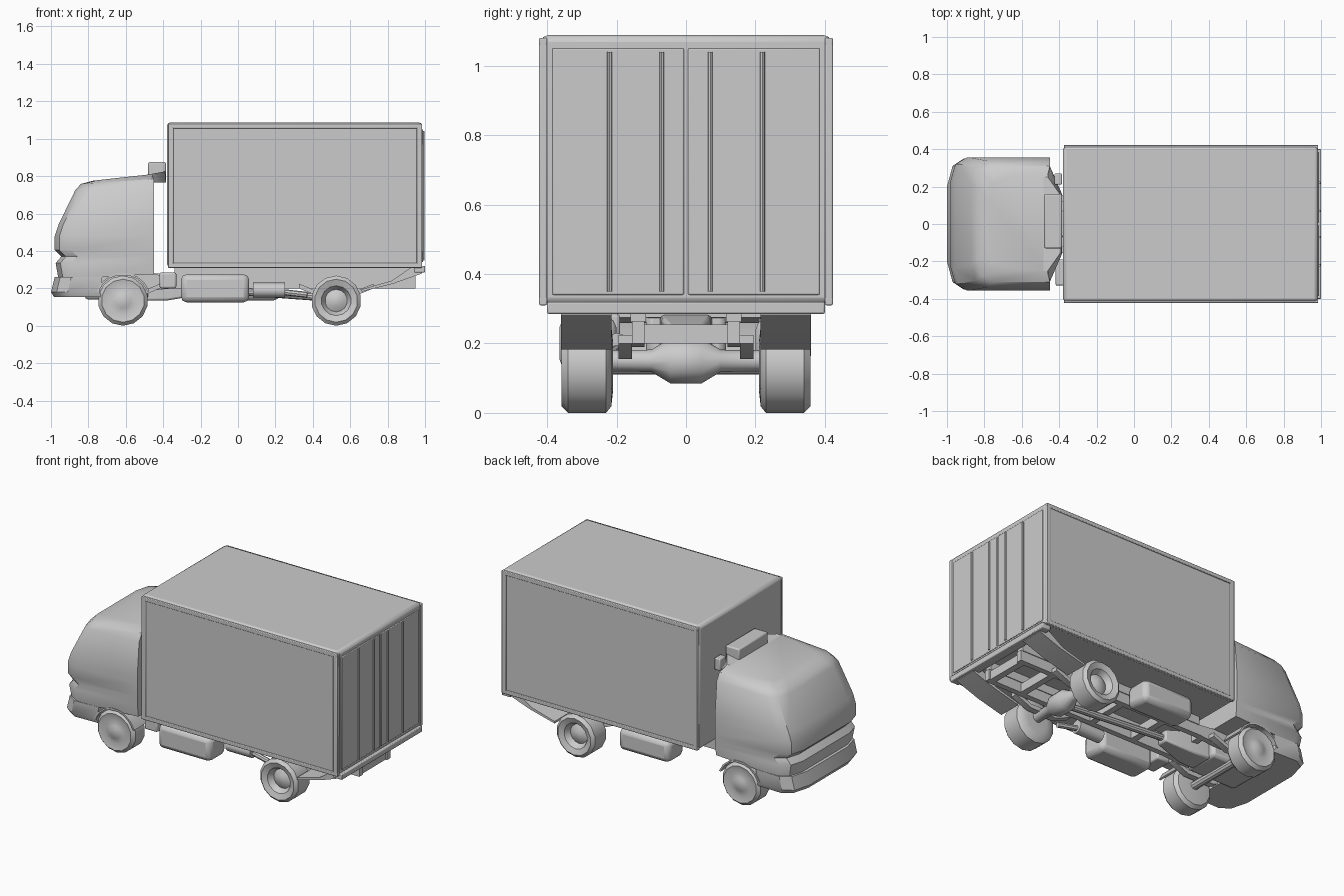
import bpy, bmesh, math
from mathutils import Matrix, Vector

if "Cube" in bpy.data.objects:
    bpy.data.objects.remove(bpy.data.objects["Cube"])


def finish(bm, name, bevel=0.0, segs=2):
    bmesh.ops.recalc_face_normals(bm, faces=bm.faces)
    me = bpy.data.meshes.new(name)
    bm.to_mesh(me)
    bm.free()
    ob = bpy.data.objects.new(name, me)
    bpy.context.collection.objects.link(ob)
    if bevel:
        m = ob.modifiers.new("bevel", 'BEVEL')
        m.width, m.segments, m.limit_method = bevel, segs, 'ANGLE'
    return ob


def box(name, x, y, z, bevel=0.0):
    """Block from (min, max) pairs."""
    bm = bmesh.new()
    bmesh.ops.create_cube(bm, size=1)
    for v in bm.verts:
        v.co = Vector([(a + b) / 2 + c * (b - a) for (a, b), c in zip((x, y, z), v.co)])
    return finish(bm, name, bevel)


def loft(name, rings, bevel=0.0):
    """Skin a list of equal-length closed rings and cap both ends."""
    bm = bmesh.new()
    vs = [[bm.verts.new(p) for p in r] for r in rings]
    n = len(vs[0])
    for a, b in zip(vs, vs[1:]):
        for i in range(n):
            j = (i + 1) % n
            bm.faces.new((a[i], a[j], b[j], b[i]))
    bm.faces.new(vs[0])
    bm.faces.new(vs[-1])
    return finish(bm, name, bevel)


def prism(name, profile, y0, y1, bevel=0.0):
    """Extrude an (x, z) profile along y."""
    return loft(name, [[(x, y, z) for x, z in profile] for y in (y0, y1)], bevel)


def lathe_y(name, cx, cz, profile, sides=14):
    """Revolve (y, radius) steps about an axis along y."""
    ang = [2 * math.pi * i / sides - math.pi / 2 for i in range(sides)]
    return loft(name, [[(cx + r * math.cos(a), y, cz + r * math.sin(a)) for a in ang]
                       for y, r in profile])


def tube(name, p, q, r, sides=10):
    p, q = Vector(p), Vector(q)
    d = q - p
    bm = bmesh.new()
    mat = Matrix.Translation((p + q) / 2) @ d.to_track_quat('Z', 'Y').to_matrix().to_4x4()
    bmesh.ops.create_cone(bm, cap_ends=True, segments=sides, radius1=r, radius2=r,
                          depth=d.length, matrix=mat)
    return finish(bm, name)


# Cab shell: plan rings with rounded nose, front and back heights differ at the roof
def cab_ring(xf, zf, zb, hy, xb=-0.45):
    half = [(xb, hy), (xf + 0.09, hy), (xf + 0.03, hy - 0.035), (xf + 0.005, hy - 0.12)]
    plan = half + [(x, -y) for x, y in reversed(half)]
    return [(x, y, zf + (zb - zf) * (x - xf) / (xb - xf)) for x, y in plan]


loft("cab", [cab_ring(-0.965, 0.25, 0.275, 0.345),
             cab_ring(-0.98, 0.335, 0.335, 0.352),
             cab_ring(-0.95, 0.37, 0.37, 0.352),
             cab_ring(-0.985, 0.405, 0.405, 0.355),
             cab_ring(-0.985, 0.48, 0.48, 0.355),
             cab_ring(-0.965, 0.54, 0.54, 0.355),
             cab_ring(-0.875, 0.725, 0.74, 0.338),
             cab_ring(-0.845, 0.758, 0.785, 0.31),
             cab_ring(-0.78, 0.775, 0.81, 0.25, -0.465)])

# Rear roof fairing and intake
roof = [(-0.50, 0.31, 0.765), (-0.45, 0.31, 0.765), (-0.385, 0.16, 0.765)]
top = [(-0.50, 0.25, 0.805), (-0.46, 0.25, 0.812), (-0.39, 0.15, 0.825)]
loft("roof_fairing", [h + [(x, -y, z) for x, y, z in reversed(h)] for h in (roof, top)])
box("roof_vent", (-0.48, -0.385), (-0.13, 0.16), (0.80, 0.875), 0.008)
box("side_intake", (-0.425, -0.385), (0.21, 0.27), (0.765, 0.84), 0.006)

# Bumper wrapping around the nose
bump = [(-0.74, 0.345), (-0.91, 0.35), (-0.97, 0.31), (-1.0, 0.2)]
plan = bump + [(x, -y) for x, y in reversed(bump)]
loft("bumper", [[(x * 0.985, y * 0.97, 0.155) for x, y in plan],
                [(x, y, 0.18) for x, y in plan],
                [(x * 0.98, y, 0.26) for x, y in plan]])

# Cargo box with edge rails
box("cargo_box", (-0.38, 0.985), (-0.417, 0.417), (0.312, 1.088), 0.02)
for s in (-1, 1):
    for z in (0.31, 1.055):
        box("cargo_side_rail", (-0.375, 0.985), sorted((s * 0.40, s * 0.423)), (z, z + 0.025), 0.004)
    for x in (-0.375, 0.955):
        box("cargo_corner_post", (x, x + 0.03), sorted((s * 0.40, s * 0.423)), (0.32, 1.07), 0.004)
    # Rear doors and lock rods
    box("rear_door", (0.97, 0.99), sorted((s * 0.006, s * 0.385)), (0.34, 1.05), 0.004)
    for y in (0.07, 0.22):
        tube("lock_rod", (0.991, s * y, 0.35), (0.991, s * y, 1.04), 0.007, 8)
box("rear_sill", (0.94, 1.0), (-0.40, 0.40), (0.285, 0.32), 0.005)

# Wheels: front singles with raised hubs, rear duals with dished hubs
for s in (-1, 1):
    lathe_y("front_wheel", -0.615, 0.134,
            [(s * 0.21, 0.07), (s * 0.215, 0.115), (s * 0.235, 0.134), (s * 0.325, 0.134),
             (s * 0.345, 0.115), (s * 0.335, 0.075), (s * 0.345, 0.04), (s * 0.352, 0.02)])
    lathe_y("rear_wheel", 0.525, 0.134,
            [(s * 0.21, 0.07), (s * 0.215, 0.115), (s * 0.23, 0.134), (s * 0.34, 0.134),
             (s * 0.358, 0.115), (s * 0.345, 0.08), (s * 0.31, 0.06), (s * 0.33, 0.025)])
    # Wheel arch liner and rear mudguard
    arch = [(-0.615 + 0.15 * math.cos(a), 0.134 + 0.15 * math.sin(a))
            for a in [math.radians(d) for d in range(20, 161, 20)]]
    inner = [(-0.615 + (x + 0.615) * 0.93, 0.134 + (z - 0.134) * 0.93) for x, z in reversed(arch)]
    prism("wheel_arch", arch + inner, s * 0.21, s * 0.35)
    prism("rear_mudguard", [(0.985, 0.315), (0.985, 0.28), (0.83, 0.225), (0.66, 0.182),
                            (0.66, 0.195), (0.82, 0.24), (0.93, 0.315)], s * 0.215, s * 0.36)
    # Chassis rails and springs
    prism("chassis_rail", [(-0.92, 0.19), (-0.45, 0.19), (-0.35, 0.20), (0.95, 0.20),
                           (0.95, 0.265), (-0.35, 0.265), (-0.45, 0.275), (-0.92, 0.26)],
          s * 0.12, s * 0.155)
    box("box_bearer", (-0.34, 0.94), sorted((s * 0.115, s * 0.16)), (0.262, 0.32))
    for cx in (-0.615, 0.525):
        lf = [(cx - 0.2, 0.20), (cx - 0.09, 0.155), (cx + 0.09, 0.155), (cx + 0.2, 0.20)]
        prism("leaf_spring", lf + [(x, z + 0.025) for x, z in reversed(lf)], s * 0.155, s * 0.195)

# Cross members
for x in (-0.88, -0.38, -0.1, 0.2, 0.45, 0.7, 0.92):
    box("cross_member", (x - 0.02, x + 0.02), (-0.14, 0.14), (0.20, 0.255))

# Fuel tank, air tank and battery tray
box("fuel_tank", (-0.305, 0.06), (-0.365, -0.20), (0.125, 0.275), 0.03)
box("air_tank", (-0.13, 0.22), (0.20, 0.36), (0.135, 0.27), 0.03)
box("battery_tray", (-0.42, -0.33), (-0.33, -0.19), (0.20, 0.285), 0.01)

# Engine, gearbox, drive shaft, axles
box("engine", (-0.82, -0.48), (-0.115, 0.115), (0.14, 0.30), 0.02)
loft("gearbox", [[(x, -w, c - w), (x, w, c - w), (x, w, c + w), (x, -w, c + w)]
                 for x, w, c in ((-0.49, 0.075, 0.21), (-0.38, 0.07, 0.205), (-0.2, 0.035, 0.20))], 0.01)
tube("drive_shaft", (-0.22, 0, 0.20), (0.47, 0, 0.15), 0.02)
tube("front_axle", (-0.615, -0.24, 0.135), (-0.615, 0.24, 0.135), 0.025)
lathe_y("rear_axle", 0.525, 0.15, [(-0.24, 0.03), (-0.1, 0.032), (-0.045, 0.065),
                                   (0.045, 0.065), (0.1, 0.032), (0.24, 0.03)], 12)

# Exhaust
tube("exhaust_silencer", (0.08, -0.2, 0.19), (0.25, -0.2, 0.19), 0.04, 12)
tube("exhaust_pipe", (0.24, -0.2, 0.18), (0.37, -0.22, 0.165), 0.016, 8)

# Smooth shading with sharp edges kept
bpy.ops.object.select_all(action='SELECT')
bpy.context.view_layer.objects.active = bpy.data.objects["cab"]
bpy.ops.object.shade_smooth_by_angle(angle=math.radians(35))
